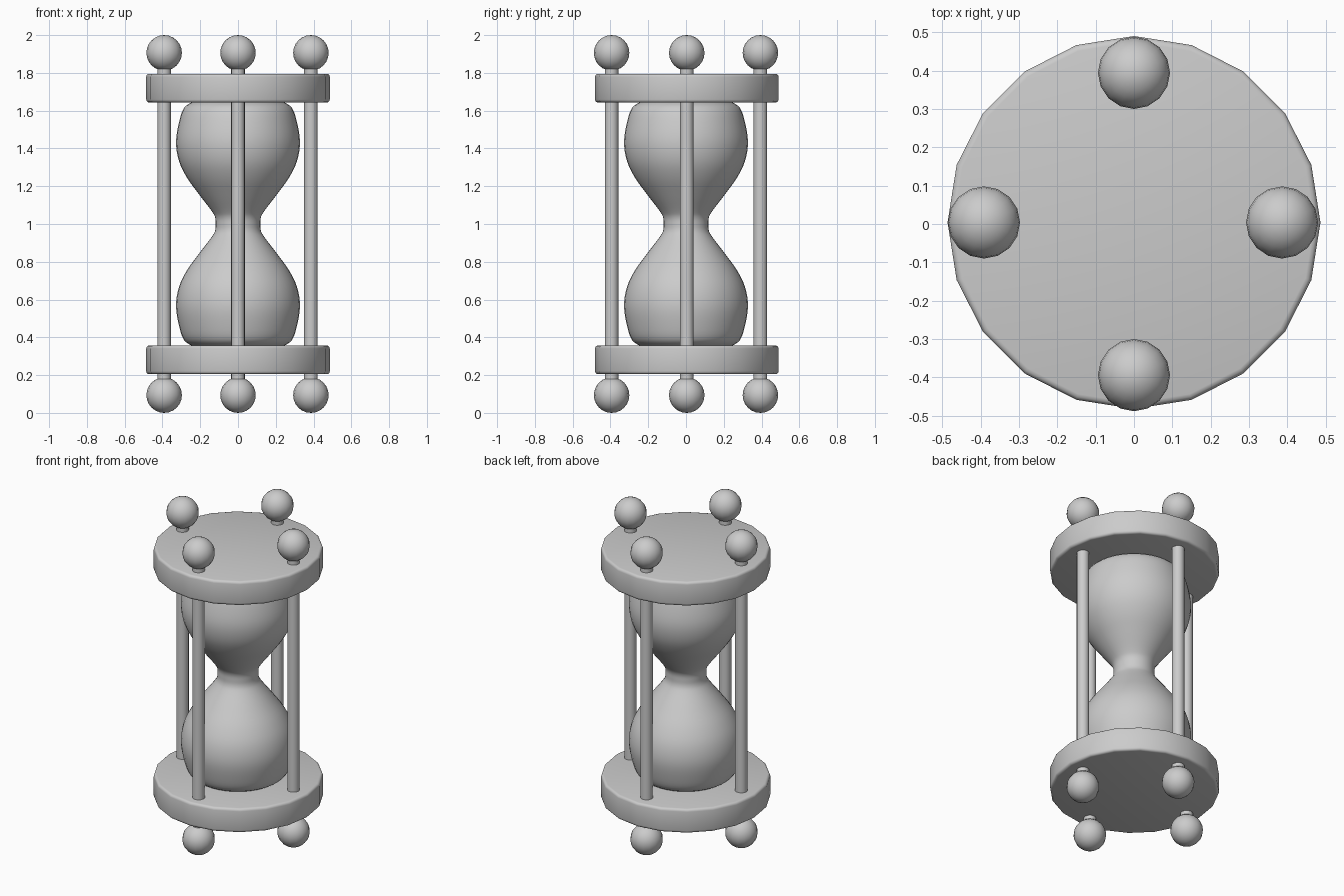
import bpy, bmesh
from math import sin, cos, tau, radians
from mathutils import Vector

if "Cube" in bpy.data.objects:
    bpy.data.objects.remove(bpy.data.objects["Cube"])


def lathe(name, profile, sides, center=(0, 0), angle=40):
    """Spin an (r, z) profile around a vertical axis; r = 0 makes a pole."""
    bm = bmesh.new()
    rings = []
    for r, z in profile:
        n = sides if r > 1e-5 else 1
        rings.append([bm.verts.new((center[0] + r * cos(tau * i / sides),
                                    center[1] + r * sin(tau * i / sides), z)) for i in range(n)])
    for a, b in zip(rings, rings[1:]):
        for i in range(sides):
            j = (i + 1) % sides
            if len(a) == 1:
                bm.faces.new((a[0], b[j], b[i]))
            elif len(b) == 1:
                bm.faces.new((a[i], a[j], b[0]))
            else:
                bm.faces.new((a[i], a[j], b[j], b[i]))
    bmesh.ops.recalc_face_normals(bm, faces=bm.faces)
    mesh = bpy.data.meshes.new(name)
    bm.to_mesh(mesh)
    bm.free()
    obj = bpy.data.objects.new(name, mesh)
    bpy.context.collection.objects.link(obj)
    bpy.ops.object.select_all(action='DESELECT')
    obj.select_set(True)
    bpy.context.view_layer.objects.active = obj
    bpy.ops.object.shade_smooth_by_angle(angle=radians(angle))
    return obj


def smooth_curve(points, steps=4):
    """Catmull-Rom curve through the profile points."""
    p = [Vector(q) for q in points]
    p = [2 * p[0] - p[1]] + p + [2 * p[-1] - p[-2]]
    out = []
    for a, b, c, d in zip(p, p[1:], p[2:], p[3:]):
        for k in range(steps):
            t = k / steps
            out.append(0.5 * (2 * b + (c - a) * t + (2 * a - 5 * b + 4 * c - d) * t * t
                              + (3 * b - a - 3 * c + d) * t ** 3))
    return out + [p[-2]]


# Round end plates with softened rims
R, B = 0.486, 0.016
for name, z0, z1 in (("bottom_plate", 0.205, 0.357), ("top_plate", 1.643, 1.795)):
    rim = [(R - B + B * sin(tau / 4 * k / 3), B - B * cos(tau / 4 * k / 3)) for k in range(4)]
    profile = ([(0, z0)] + [(r, z0 + h) for r, h in rim]
               + [(r, z1 - h) for r, h in reversed(rim)] + [(0, z1)])
    lathe(name, profile, 20, (0, 0.004), 35)

# Glass: lower bulb profile mirrored about the neck
half = [(0.235, 0.35), (0.285, 0.385), (0.312, 0.46), (0.328, 0.565), (0.313, 0.665),
        (0.27, 0.755), (0.205, 0.845), (0.14, 0.93), (0.121, 0.965)]
full = half + [(0.118, 1.0)] + [(r, 2 - z) for r, z in reversed(half)]
lathe("glass_bulbs", [(0, 0.35)] + smooth_curve(full) + [(0, 1.65)], 40)

# Four posts, each with a ball at both ends
BALL = 0.094
for side, pos in (("left", (-0.391, 0.004)), ("right", (0.386, 0.004)),
                  ("front", (0, -0.394)), ("back", (0, 0.394))):
    lathe(side + "_post", [(0, 0.12), (0.036, 0.12), (0.036, 1.88), (0, 1.88)], 16, pos)
    for end, zc in (("foot", BALL), ("finial", 2 - BALL)):
        arc = [(BALL * sin(tau / 2 * k / 12), zc - BALL * cos(tau / 2 * k / 12)) for k in range(13)]
        lathe(f"{side}_{end}_ball", arc, 16, pos)
